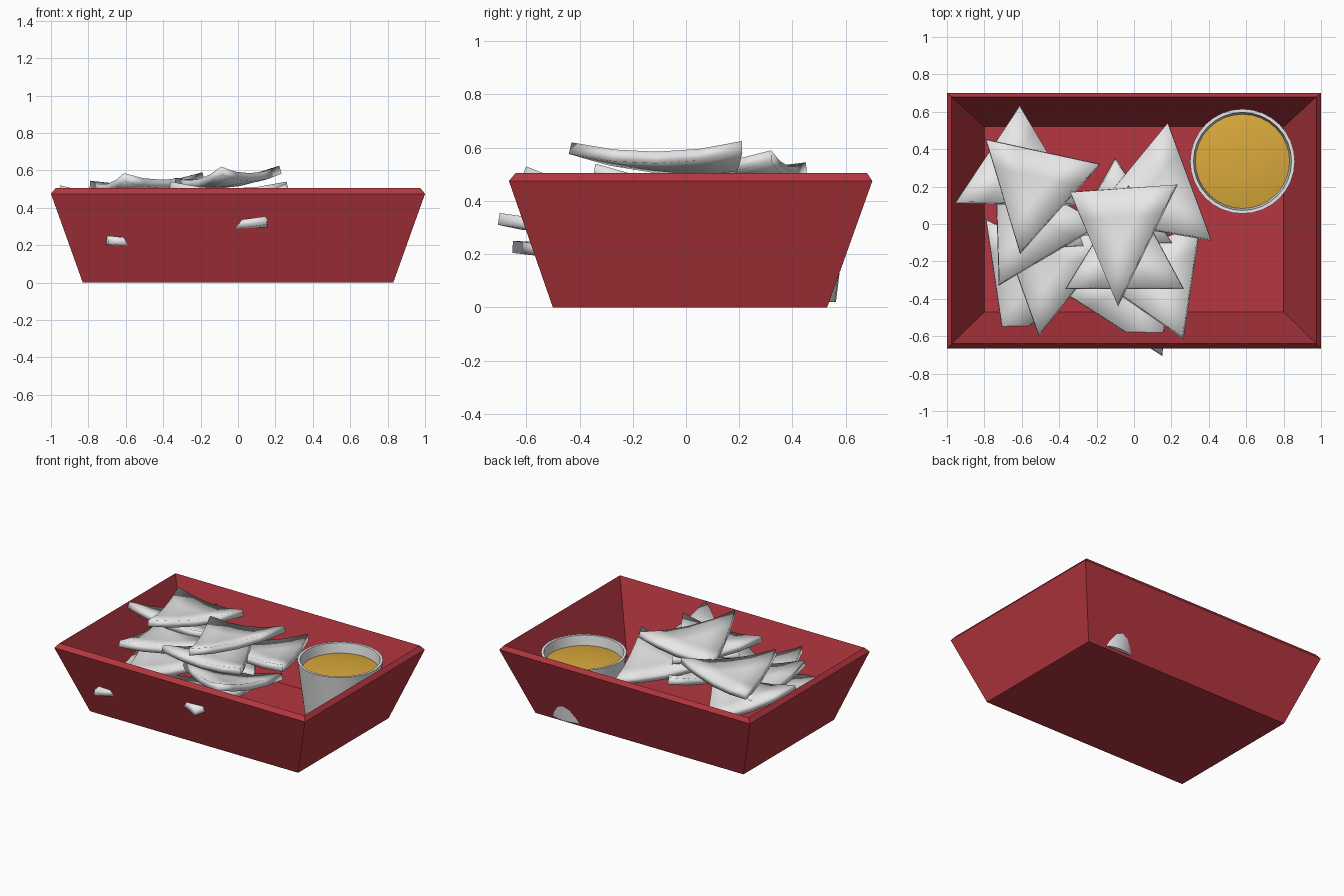
import bpy, bmesh, math
from mathutils import Vector

if "Cube" in bpy.data.objects:
    bpy.data.objects.remove(bpy.data.objects["Cube"], do_unlink=True)


def material(name, rgb):
    m = bpy.data.materials.new(name)
    m.use_nodes = True
    m.diffuse_color = (*rgb, 1)
    m.node_tree.nodes["Principled BSDF"].inputs["Base Color"].default_value = (*rgb, 1)
    return m


RED = material("tray red", (0.46, 0.037, 0.05))
PALE = material("pale grey", (0.8, 0.8, 0.8))
YELLOW = material("sauce yellow", (0.7, 0.4, 0.045))


def finish(bm, name, mat, smooth=None):
    mesh = bpy.data.meshes.new(name)
    bm.to_mesh(mesh)
    bm.free()
    ob = bpy.data.objects.new(name, mesh)
    bpy.context.collection.objects.link(ob)
    mesh.materials.append(mat)
    if smooth:
        bpy.ops.object.select_all(action="DESELECT")
        ob.select_set(True)
        bpy.context.view_layer.objects.active = ob
        bpy.ops.object.shade_smooth_by_angle(angle=math.radians(smooth))
    return ob


def loft(rings, name, mat, cap_start=True, smooth=None):
    """Skin a stack of closed rings and cap the ends."""
    bm = bmesh.new()
    loops = [[bm.verts.new(p) for p in ring] for ring in rings]
    for a, b in zip(loops, loops[1:]):
        for i in range(len(a)):
            j = (i + 1) % len(a)
            bm.faces.new((a[i], a[j], b[j], b[i]))
    if cap_start:
        bm.faces.new(loops[0][::-1])
    bm.faces.new(loops[-1])
    return finish(bm, name, mat, smooth)


def rect(x, y0, y1, z):
    return [(-x, y0, z), (x, y0, z), (x, y1, z), (-x, y1, z)]


def circle(r, z, n=32):
    return [(0.58 + r * math.cos(math.tau * i / n), 0.335 + r * math.sin(math.tau * i / n), z)
            for i in range(n)]


def chip(name, corners, sag=0.05, thick=0.045, n=4):
    """Sagging triangular sheet, thickened downwards."""
    a, b, c = map(Vector, corners)
    if (b - a).cross(c - a).z < 0:
        b, c = c, b
    bm = bmesh.new()
    grid = {}
    for i in range(n + 1):
        for j in range(n + 1 - i):
            u, v = i / n, j / n
            w = 1 - u - v
            p = a * w + b * u + c * v
            p.z -= sag * 3 * (u * v + v * w + w * u)
            grid[i, j] = bm.verts.new(p)
    for i in range(n):
        for j in range(n - i):
            bm.faces.new((grid[i, j], grid[i + 1, j], grid[i, j + 1]))
            if i + j < n - 1:
                bm.faces.new((grid[i + 1, j], grid[i + 1, j + 1], grid[i, j + 1]))
    ob = finish(bm, name, PALE, 35)
    solid = ob.modifiers.new("thickness", "SOLIDIFY")
    solid.thickness = thick
    solid.offset = -1


# Flared tray with a bevelled rim
loft([rect(0.83, -0.5, 0.53, 0), rect(1, -0.665, 0.7, 0.475),
      rect(0.975, -0.64, 0.68, 0.505), rect(0.8, -0.47, 0.52, 0.03)], "tray", RED)

# Dip cup and its domed sauce
loft([circle(0.228, 0.02), circle(0.28, 0.43), circle(0.262, 0.43), circle(0.245, 0.3)],
     "dip_cup", PALE, smooth=35)
loft([circle(0.252, 0.36), circle(0.18, 0.372), circle(0.08, 0.378)],
     "sauce", YELLOW, cap_start=False, smooth=60)

# Heap of chips, top layer first
chip("chip_top_left", [(-0.79, 0.45, 0.545), (-0.19, 0.32, 0.59), (-0.61, -0.15, 0.585)])
chip("chip_top_middle", [(-0.34, 0.17, 0.56), (0.22, 0.21, 0.625), (-0.09, -0.43, 0.62)])
chip("chip_right", [(0.18, 0.54, 0.43), (0.41, -0.08, 0.505), (-0.24, 0.03, 0.49)])
chip("chip_back_left", [(-0.61, 0.63, 0.4), (-0.95, 0.12, 0.52), (-0.3, 0.11, 0.47)])
chip("chip_middle", [(-0.36, -0.34, 0.54), (0.26, -0.34, 0.54), (-0.03, 0.2, 0.5)])
chip("chip_left", [(-0.74, 0.32, 0.44), (-0.72, -0.32, 0.47), (-0.18, 0.0, 0.47)])
chip("chip_front_left", [(-0.51, -0.59, 0.41), (-0.72, 0.0, 0.4), (-0.1, -0.08, 0.42)])
chip("chip_front_right", [(0.26, -0.6, 0.53), (0.35, 0.0, 0.4), (-0.26, -0.24, 0.42)])
chip("chip_back_middle", [(-0.1, 0.34, 0.43), (-0.36, -0.12, 0.4), (0.2, -0.1, 0.4)])
chip("chip_low_left", [(-0.79, 0.02, 0.29), (-0.69, -0.65, 0.25), (-0.2, -0.25, 0.27)], 0.03)
chip("chip_low_front", [(-0.38, -0.36, 0.35), (0.15, -0.7, 0.355), (0.19, -0.06, 0.33)], 0.03)
